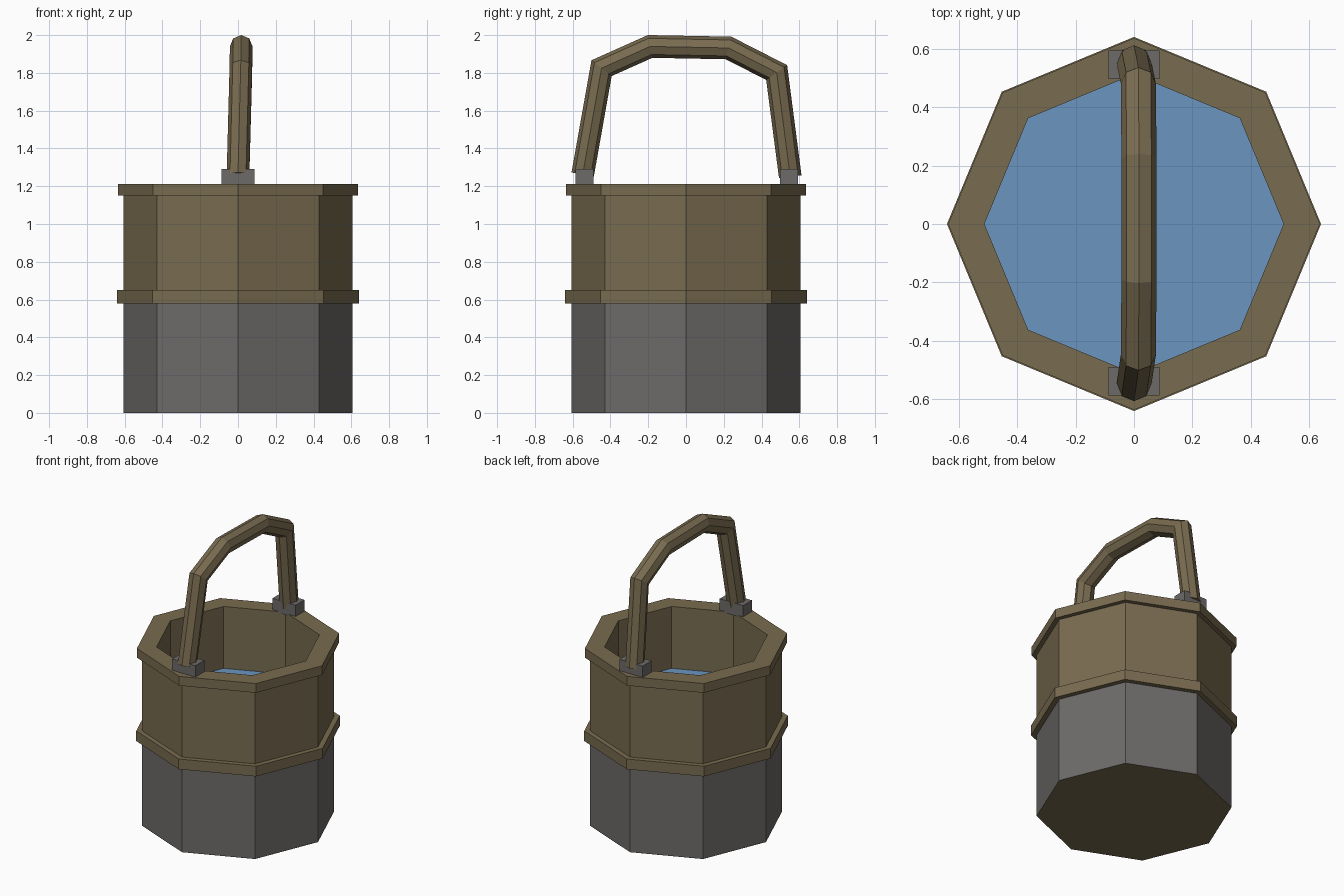
import bpy, bmesh, math
from mathutils import Vector

if "Cube" in bpy.data.objects:
    bpy.data.objects.remove(bpy.data.objects["Cube"])


def material(name, rgb):
    m = bpy.data.materials.new(name)
    m.diffuse_color = (*rgb, 1)
    m.use_nodes = True
    m.node_tree.nodes["Principled BSDF"].inputs["Base Color"].default_value = m.diffuse_color
    return m


WOOD = material("brown wood", (0.19, 0.148, 0.08))
STONE = material("dark grey", (0.153, 0.147, 0.14))
WATER = material("water blue", (0.145, 0.30, 0.53))


def finish(name, bm, mat):
    bmesh.ops.recalc_face_normals(bm, faces=bm.faces)
    me = bpy.data.meshes.new(name)
    bm.to_mesh(me)
    bm.free()
    me.materials.append(mat)
    ob = bpy.data.objects.new(name, me)
    bpy.context.collection.objects.link(ob)
    return ob


def bridge(bm, a, b):
    n = len(a)
    for i in range(n):
        j = (i + 1) % n
        bm.faces.new((a[i], a[j], b[j], b[i]))


def octagon(bm, r, z):
    return [bm.verts.new((r * math.cos(i * math.pi / 4), r * math.sin(i * math.pi / 4), z))
            for i in range(8)]


def octagon_ring(name, r_in, r_out, z0, z1, mat):
    """Closed eight-sided ring with a rectangular section."""
    bm = bmesh.new()
    rings = [octagon(bm, r, z) for r, z in
             ((r_in, z0), (r_out, z0), (r_out, z1), (r_in, z1))]
    for k in range(4):
        bridge(bm, rings[k], rings[(k + 1) % 4])
    return finish(name, bm, mat)


def disc(name, r, z, mat, up):
    bm = bmesh.new()
    f = bm.faces.new(octagon(bm, r, z))
    ob_mesh = bpy.data.meshes.new(name)
    if not up:
        f.normal_flip()
    bm.to_mesh(ob_mesh)
    bm.free()
    ob_mesh.materials.append(mat)
    ob = bpy.data.objects.new(name, ob_mesh)
    bpy.context.collection.objects.link(ob)


# Bucket body
octagon_ring("lower_wall", 0.512, 0.605, 0.0, 0.60, STONE)
octagon_ring("upper_wall", 0.512, 0.605, 0.60, 1.16, WOOD)
octagon_ring("middle_hoop", 0.58, 0.64, 0.58, 0.65, WOOD)
octagon_ring("top_rim", 0.512, 0.636, 1.15, 1.213, WOOD)
disc("bucket_base", 0.605, -0.0005 + 0.0, WOOD, False)
disc("water_surface", 0.512, 0.79, WATER, True)

# Handle brackets
for name, y in (("front_bracket", -0.538), ("back_bracket", 0.545)):
    bm = bmesh.new()
    bmesh.ops.create_cube(bm, size=1)
    for v in bm.verts:
        v.co = Vector((v.co.x * 0.176, y + v.co.y * 0.096, 1.247 + v.co.z * 0.086))
    finish(name, bm, STONE)

# Handle: eight-sided bar swept along a bent path with mitred corners
path = [Vector(p) for p in ((0, -0.547, 1.262), (0.015, -0.447, 1.825), (0.017, -0.19, 1.94),
                            (0.017, 0.225, 1.932), (0.015, 0.48, 1.802), (0, 0.552, 1.25))]
bm = bmesh.new()
rings = []
for i, p in enumerate(path):
    before = (p - path[max(i - 1, 0)]).normalized()
    after = (path[min(i + 1, 5)] - p).normalized()
    t = (before + after).normalized()
    normal = Vector((0, -t.z, t.y)).normalized()
    stretch = 1 / max(t.dot(after if i < 5 else before), 0.5)
    rings.append([bm.verts.new(p + normal * (0.06 * stretch * math.cos(k * math.pi / 4))
                               + Vector((0.06 * math.sin(k * math.pi / 4), 0, 0)))
                  for k in range(8)])
for a, b in zip(rings, rings[1:]):
    bridge(bm, a, b)
bm.faces.new(rings[0])
bm.faces.new(rings[-1])
finish("handle", bm, WOOD)
